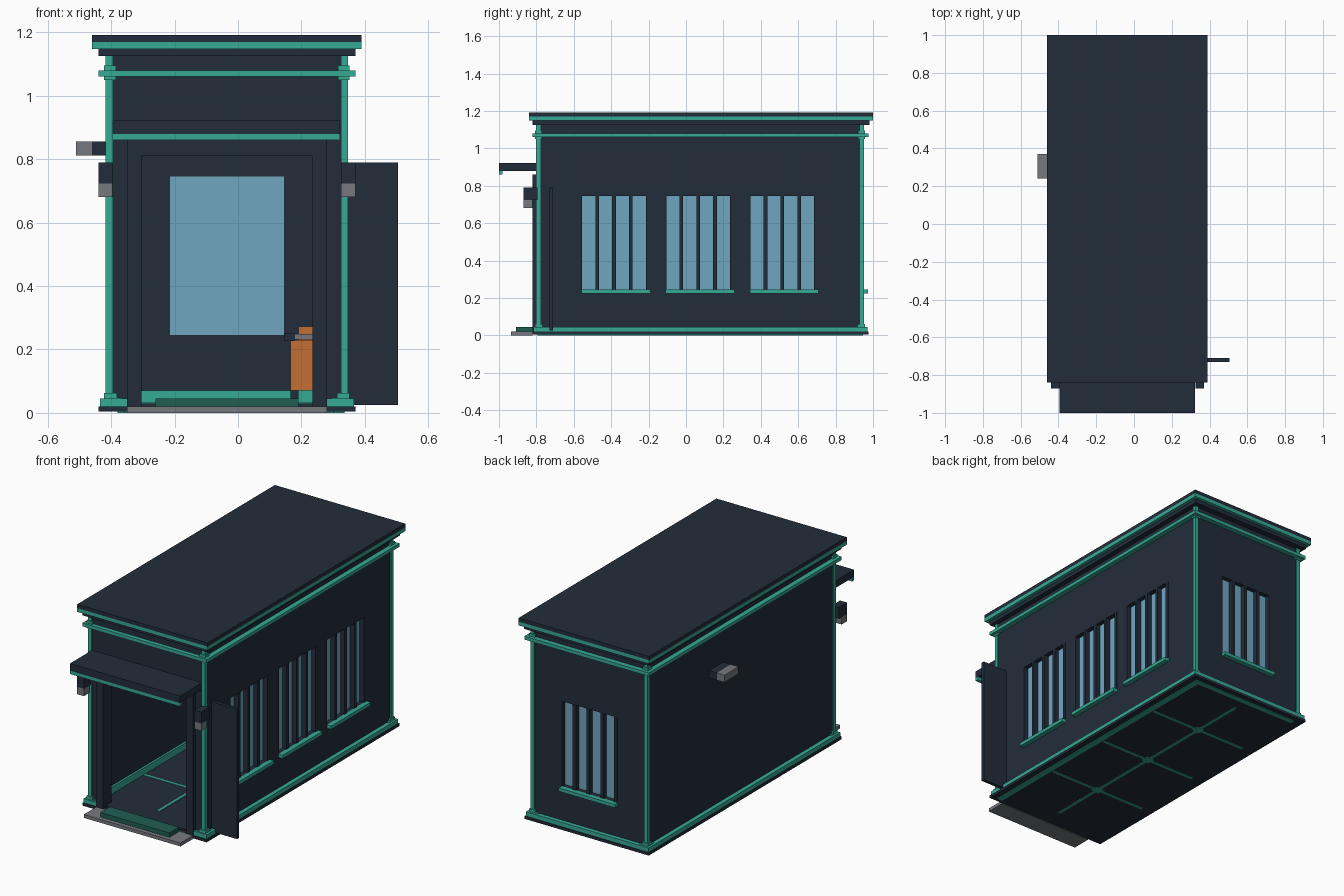
import bpy
import bmesh
from mathutils import Vector

cube = bpy.data.objects.get("Cube")
if cube:
    bpy.data.objects.remove(cube, do_unlink=True)


def material(name, rgb):
    m = bpy.data.materials.new(name)
    m.use_nodes = True
    m.diffuse_color = (*rgb, 1)
    m.node_tree.nodes["Principled BSDF"].inputs["Base Color"].default_value = (*rgb, 1)
    return m


NAVY = material("dark navy", (0.016, 0.026, 0.042))
GREEN = material("teal green", (0.037, 0.40, 0.30))
MOSS = material("dark green", (0.014, 0.11, 0.085))
GLASS = material("pale blue glass", (0.163, 0.38, 0.53))
ORANGE = material("orange", (0.55, 0.157, 0.036))
GREY = material("grey", (0.18, 0.19, 0.21))


def boxes(name, mat, *bounds):
    """One object made of boxes, each given as ((x0, x1), (y0, y1), (z0, z1))."""
    bm = bmesh.new()
    for b in bounds:
        lo, hi = Vector([r[0] for r in b]), Vector([r[1] for r in b])
        verts = bmesh.ops.create_cube(bm, size=1)["verts"]
        for v in verts:
            v.co = (lo + hi) / 2 + Vector(a * c for a, c in zip(v.co, hi - lo))
    mesh = bpy.data.meshes.new(name)
    bm.to_mesh(mesh)
    bm.free()
    mesh.materials.append(mat)
    ob = bpy.data.objects.new(name, mesh)
    bpy.context.collection.objects.link(ob)
    return ob


# Main dimensions
CX = -0.035                      # centre line of the building
L, R, F, B = -0.41, 0.34, -0.795, 0.945
T = 0.035                        # wall thickness
BASE, TOP = 0.02, 1.125
WIN_W, WIN_Z = 0.36, (0.245, 0.745)


def ring(x, y, z, t):
    """Four boxes around a rectangle."""
    return [((x[0], x[0] + t), y, z), ((x[1] - t, x[1]), y, z),
            ((x[0] + t, x[1] - t), (y[0], y[0] + t), z),
            ((x[0] + t, x[1] - t), (y[1] - t, y[1]), z)]


# Foundation and floor
boxes("foundation", NAVY, ((-0.44, 0.37), (-0.82, 0.975), (0.004, BASE)))
boxes("floor", NAVY, ((L, R), (F, B), (BASE, 0.03)))
seams_y = [-0.36, 0.08, 0.52]
for label, z in (("underside", (0, 0.005)), ("floor", (0.029, 0.033))):
    seams = [((CX - 0.008, CX + 0.008), (F + 0.1, B - 0.1), z)]
    for y in seams_y:
        seams.append(((L + 0.05, R - 0.05), (y - 0.008, y + 0.008), z))
        seams.append(((CX - 0.025, CX + 0.025), (y - 0.025, y + 0.025), z))
    boxes(label + "_seams", GREEN, *seams)
boxes("underside_bands", GREEN, ((0.30, 0.335), (F, B), (0, 0.005)),
      ((L + 0.03, 0.30), (B - 0.03, B), (0, 0.005)))


# Walls with window openings
def window_wall(name, place, start, end, openings):
    """place(u, depth, z) turns wall coordinates into box bounds."""
    wall = [place((start, end), (0, T), (BASE, WIN_Z[0])),
            place((start, end), (0, T), (WIN_Z[1], TOP))]
    u = start
    for o in openings:
        wall.append(place((u, o), (0, T), WIN_Z))
        u = o + WIN_W
    wall.append(place((u, end), (0, T), WIN_Z))
    boxes(name + "_wall", NAVY, *wall)
    for i, o in enumerate(openings, 1):
        tag = f"{name}_window_{i}"
        boxes(tag + "_glass", GLASS, place((o, o + WIN_W), (T - 0.008, T + 0.002), WIN_Z))
        bars = [place((o + k * 0.09 + 0.07, o + k * 0.09 + 0.09), (-0.002, T - 0.008), WIN_Z)
                for k in range(4)]
        boxes(tag + "_bars", NAVY, *bars)
        boxes(tag + "_sill", GREEN,
              place((o - 0.004, o + WIN_W + 0.004), (-0.028, 0), (0.225, 0.245)))


window_wall("right", lambda u, d, z: ((R - d[1], R - d[0]), u, z),
            F, B, [-0.555, -0.105, 0.345])
window_wall("back", lambda u, d, z: ((-u[1], -u[0]), (B - d[1], B - d[0]), z),
            -R + T, -L - T, [-0.145])
boxes("left_wall", NAVY, ((L, L + T), (F, B), (BASE, TOP)))
boxes("front_wall", NAVY,
      ((L, -0.35), (F, F + T), (BASE, TOP)),
      ((0.28, R), (F, F + T), (BASE, TOP)),
      ((-0.35, 0.28), (F, F + T), (0.86, TOP)))

# Doorway frame and the sliding door, open to one side
boxes("door_frame", NAVY,
      ((-0.35, -0.305), (-0.82, -0.74), (BASE, 0.86)),
      ((0.235, 0.28), (-0.82, -0.74), (BASE, 0.86)),
      ((-0.305, 0.235), (-0.82, -0.74), (0.81, 0.86)))
boxes("door", NAVY, ((0.25, 0.505), (-0.73, -0.71), (0.025, 0.79)))

# Corner posts with small feet and heads
posts, feet = [], []
for x, sx in ((L, 1), (R, -1)):
    for y, sy in ((F, 1), (B, -1)):
        def span(c, s, a, b):
            return tuple(sorted((c + s * a, c + s * b)))
        posts.append((span(x, sx, -0.007, 0.016), span(y, sy, -0.007, 0.016), (BASE, TOP)))
        for z, w in (((BASE, 0.048), 0.045), ((0.048, 0.062), 0.028), ((1.05, 1.095), 0.025)):
            feet.append((span(x, sx, -0.012, w), span(y, sy, -0.012, w), z))
boxes("corner_posts", GREEN, *posts)
boxes("corner_blocks", GREEN, *feet)

# Horizontal trims
boxes("upper_trim", GREEN, *ring((-0.44, 0.37), (-0.82, 0.975), (1.06, 1.08), 0.035))
boxes("base_trim", GREEN,
      ((-0.435, L), (-0.815, 0.97), (BASE, 0.045)),
      ((R, 0.365), (-0.815, 0.97), (BASE, 0.045)),
      ((L, R), (B, 0.97), (BASE, 0.045)),
      ((L, -0.35), (-0.815, F), (BASE, 0.045)),
      ((0.28, R), (-0.815, F), (BASE, 0.045)))
boxes("inner_skirting", GREEN, *ring((L + T, R - T), (-0.70, B - T), (0.03, 0.07), 0.012)[:2],
      ((L + T, R - T), (B - T - 0.012, B - T), (0.03, 0.07)))

# Cornice and roof
boxes("cornice", NAVY, ((-0.44, 0.37), (-0.82, 0.98), (TOP, 1.148)))
boxes("roof_edge", GREEN, ((-0.46, 0.39), (-0.84, 1.0), (1.148, 1.17)))
boxes("roof", NAVY, ((-0.46, 0.39), (-0.84, 1.0), (1.17, 1.192)))

# Porch: awning, step and mat
boxes("awning", NAVY, ((-0.395, 0.322), (-1.0, F), (0.88, 0.922)))
boxes("awning_edge", GREEN, ((-0.395, 0.322), (-1.0, -0.98), (0.86, 0.88)))
boxes("step", GREY, ((-0.35, 0.28), (-0.935, -0.82), (0, BASE)))
boxes("door_mat", MOSS, ((-0.26, 0.19), (-0.91, -0.82), (BASE, 0.046)))

# Wall lamps beside the door and on the left side
for side, x in (("right", -0.44), ("left", 0.325)):
    boxes(side + "_lamp_hood", NAVY, ((x, x + 0.045), (-0.87, F), (0.723, 0.79)))
    boxes(side + "_lamp", GREY, ((x, x + 0.045), (-0.87, -0.82), (0.68, 0.723)))
boxes("side_lamp_bracket", NAVY, ((-0.46, L), (0.24, 0.37), (0.812, 0.855)))
boxes("side_lamp", GREY, ((-0.51, -0.46), (0.24, 0.37), (0.812, 0.855)))

# Cabinet standing inside by the door
boxes("cabinet", ORANGE, ((0.165, 0.30), (-0.56, -0.42), (0.07, 0.23)),
      ((0.19, 0.30), (-0.55, -0.43), (0.23, 0.272)))
boxes("cabinet_handle", GREY, ((0.18, 0.29), (-0.575, -0.55), (0.232, 0.248)))
boxes("cabinet_latch", NAVY, ((0.145, 0.18), (-0.575, -0.55), (0.226, 0.25)))
boxes("cabinet_foot", NAVY, ((0.165, 0.19), (-0.55, -0.43), (0.03, 0.07)),
      ((0.25, 0.30), (-0.55, -0.43), (0.03, 0.07)))
